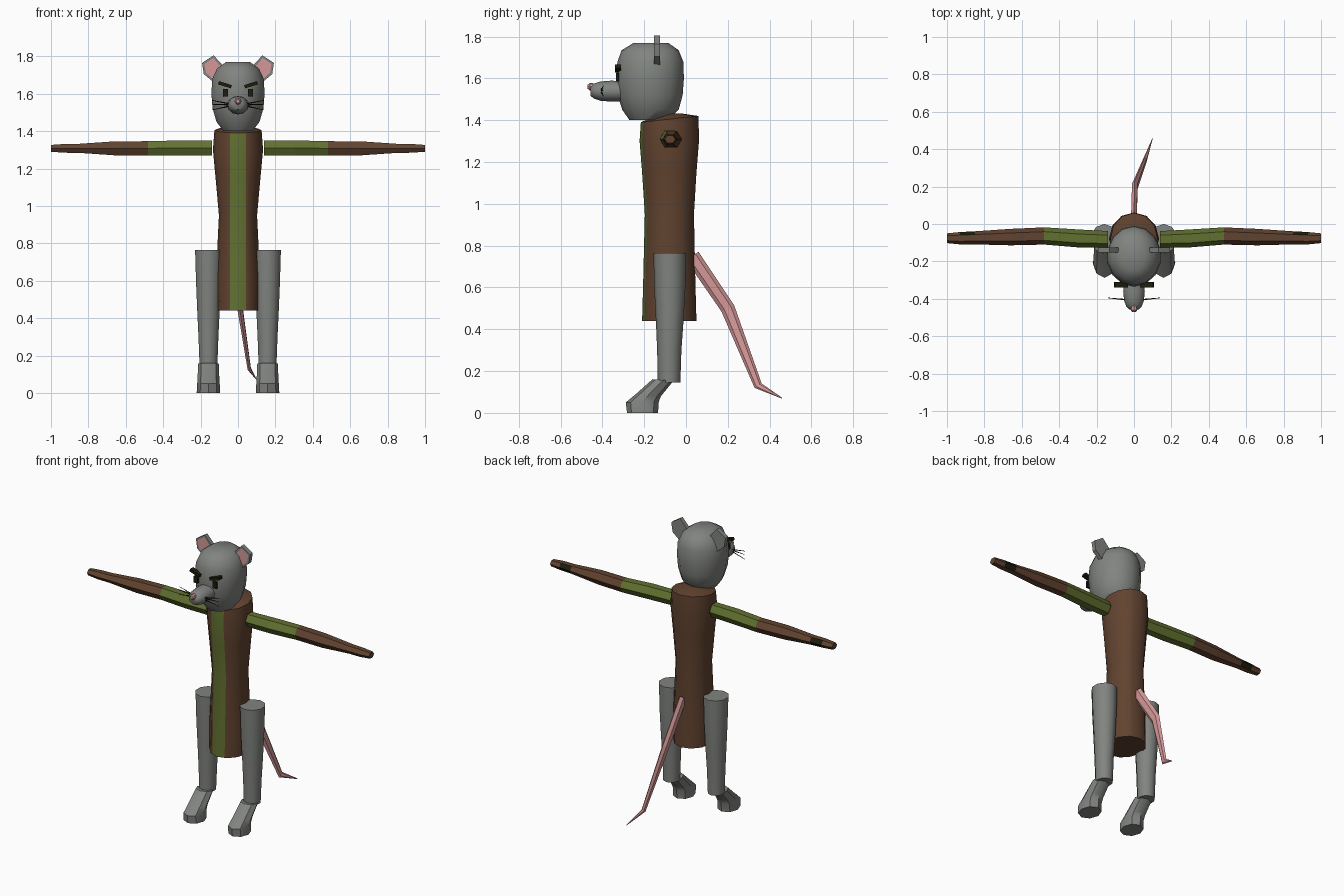
import bpy, bmesh, math
from mathutils import Vector as V

cube = bpy.data.objects.get("Cube")
if cube:
    bpy.data.objects.remove(cube, do_unlink=True)


def material(name, rgb):
    m = bpy.data.materials.new(name)
    m.use_nodes = True
    m.diffuse_color = (*rgb, 1)
    m.node_tree.nodes["Principled BSDF"].inputs["Base Color"].default_value = (*rgb, 1)
    return m


GREY = material("grey fur", (0.22, 0.23, 0.215))
BROWN = material("brown cloth", (0.12, 0.056, 0.029))
GREEN = material("green cloth", (0.122, 0.165, 0.03))
PINK = material("pink skin", (0.66, 0.31, 0.31))
DARK = material("near black", (0.012, 0.012, 0.004))


def finish(name, bm, mats, smooth=None):
    bmesh.ops.recalc_face_normals(bm, faces=bm.faces)
    me = bpy.data.meshes.new(name)
    bm.to_mesh(me)
    bm.free()
    for m in mats:
        me.materials.append(m)
    ob = bpy.data.objects.new(name, me)
    bpy.context.collection.objects.link(ob)
    if smooth:
        bpy.ops.object.select_all(action="DESELECT")
        ob.select_set(True)
        bpy.context.view_layer.objects.active = ob
        bpy.ops.object.shade_smooth_by_angle(angle=math.radians(smooth))
    return ob


def loft(rings, n):
    """Skin elliptical rings, each given as centre and two half-axis vectors."""
    bm = bmesh.new()
    loops = []
    for c, u, v in rings:
        angles = [2 * math.pi * i / n for i in range(n)]
        loops.append([bm.verts.new(V(c) + V(u) * math.cos(a) + V(v) * math.sin(a)) for a in angles])
    for a, b in zip(loops, loops[1:]):
        for i in range(n):
            j = (i + 1) % n
            bm.faces.new((a[i], a[j], b[j], b[i]))
    bm.faces.new(loops[0])
    bm.faces.new(loops[-1])
    return bm


def upright(x, rows):
    """Horizontal rings from rows of z, half width, front y, back y."""
    return [((x, (f + b) / 2, z), (0, (f - b) / 2, 0), (w, 0, 0)) for z, w, f, b in rows]


def box(name, centre, size, mat, roll=0):
    bm = bmesh.new()
    bmesh.ops.create_cube(bm, size=1)
    for v in bm.verts:
        v.co = V([a * b for a, b in zip(v.co, size)])
    ob = finish(name, bm, [mat])
    ob.location = centre
    ob.rotation_euler.y = roll
    return ob


# Torso: waisted tunic with a slanted domed top and a green front stripe
rings = upright(0, [(0.44, 0.115, -0.21, 0.05), (0.62, 0.118, -0.205, 0.045),
                    (0.95, 0.102, -0.197, 0.038), (1.15, 0.12, -0.21, 0.05),
                    (1.3, 0.134, -0.222, 0.062)])
rings.append(((0, -0.078, 1.405), (0, -0.138, -0.015), (0.126, 0, 0)))
rings.append(((0, -0.07, 1.432), (0, -0.05, 0), (0.045, 0, 0)))
bm = loft(rings, 12)
STRIPE = 0.043
for x in (-STRIPE, STRIPE):
    bmesh.ops.bisect_plane(bm, geom=bm.verts[:] + bm.edges[:] + bm.faces[:],
                           plane_co=(x, 0, 0), plane_no=(1, 0, 0))
bmesh.ops.recalc_face_normals(bm, faces=bm.faces)
for f in bm.faces:
    if f.normal.y < -0.8 and abs(f.calc_center_median().x) < STRIPE:
        f.material_index = 1
finish("torso", bm, [BROWN, GREEN], 40)

# Head
finish("head", loft(upright(0, [
    (1.40, 0.08, -0.27, -0.09), (1.45, 0.118, -0.305, -0.035), (1.52, 0.139, -0.327, -0.016),
    (1.6, 0.146, -0.335, -0.01), (1.68, 0.141, -0.328, -0.013), (1.735, 0.115, -0.308, -0.035),
    (1.77, 0.065, -0.25, -0.085)]), 14), [GREY], 50)

# Snout and nose
snout = [((0, y, 1.539), (r * 1.15, 0, 0), (0, 0, r))
         for y, r in [(-0.27, 0.048), (-0.36, 0.05), (-0.41, 0.046), (-0.44, 0.036), (-0.457, 0.022)]]
finish("snout", loft(snout, 12), [GREY], 50)
nose = [((0, y, 1.56), (r, 0, 0), (0, 0, r)) for y, r in [(-0.435, 0.016), (-0.46, 0.018), (-0.47, 0.01)]]
finish("nose", loft(nose, 8), [PINK])

EAR = [(0.08, 1.75), (0.13, 1.805), (0.192, 1.765), (0.183, 1.705), (0.135, 1.665), (0.08, 1.69)]
for side, s in (("left", 1), ("right", -1)):
    # Ear: thick plate with a pink inset front
    bm = bmesh.new()
    front = bm.faces.new([bm.verts.new((s * x, -0.152, z)) for x, z in EAR])
    back = bmesh.ops.extrude_face_region(bm, geom=[front])["geom"]
    for v in [g for g in back if isinstance(g, bmesh.types.BMVert)]:
        v.co.y = -0.125
    bmesh.ops.recalc_face_normals(bm, faces=bm.faces)
    front = min(bm.faces, key=lambda f: f.calc_center_median().y)
    bmesh.ops.inset_region(bm, faces=[front], thickness=0.014)
    front.material_index = 1
    finish(side + "_ear", bm, [GREY, PINK])

    # Eye and slanted brow
    box(side + "_eye", (s * 0.066, -0.328, 1.605), (0.027, 0.014, 0.042), DARK)
    box(side + "_brow", (s * 0.07, -0.325, 1.648), (0.072, 0.03, 0.018), DARK, -s * 0.3)

    # Whiskers
    for i, rise in enumerate((0.022, 0, -0.03)):
        a = V((s * 0.04, -0.405, 1.541 + rise * 0.2))
        b = V((s * 0.14, -0.395, 1.543 + rise))
        whisker = [(p, (0, r, 0), (0, 0, r)) for p, r in ((a, 0.004), (b, 0.0015))]
        finish(f"{side}_whisker_{i + 1}", loft(whisker, 4), [DARK])

    # Sleeve and forearm, hexagonal
    def arm(rows):
        return loft([((s * x, y, z), (0, r, 0), (0, 0, h)) for x, y, z, r, h in rows], 6)
    finish(side + "_sleeve", arm([(0.14, -0.082, 1.31, 0.044, 0.046), (0.3, -0.077, 1.31, 0.048, 0.047),
                                  (0.48, -0.064, 1.308, 0.046, 0.044)]), [GREEN])
    bm = arm([(0.48, -0.064, 1.308, 0.046, 0.044), (0.66, -0.07, 1.308, 0.044, 0.043),
              (0.85, -0.074, 1.308, 0.035, 0.028), (0.93, -0.076, 1.308, 0.033, 0.027),
              (1.0, -0.076, 1.308, 0.026, 0.021)])
    bmesh.ops.recalc_face_normals(bm, faces=bm.faces)
    for f in bm.faces:
        if 0.86 < abs(f.calc_center_median().x) < 0.92 and f.normal.y > 0.3:
            f.material_index = 1
    finish(side + "_forearm", bm, [BROWN, DARK])

    # Leg and foot
    finish(side + "_leg", loft(upright(s * 0.158, [
        (0.145, 0.05, -0.135, -0.027), (0.3, 0.056, -0.138, -0.022), (0.44, 0.063, -0.144, -0.012),
        (0.6, 0.07, -0.152, -0.003), (0.765, 0.075, -0.156, 0)]), 10), [GREY], 50)
    foot = [((s * 0.158, -0.11, 0.157), (0, -0.05, 0.004), (0.055, 0, 0)),
            ((s * 0.158, -0.18, 0.085), (0, -0.06, 0.005), (0.058, 0, 0)),
            ((s * 0.158, -0.209, 0.052), (0, -0.079, -0.002), (0.06, 0, 0)),
            ((s * 0.158, -0.208, 0), (0, -0.074, 0), (0.063, 0, 0))]
    finish(side + "_foot", loft(foot, 8), [GREY], 40)

# Tail: bent taper
path = [(0, 0.03, 0.75, 0.036), (0.004, 0.2, 0.5, 0.034), (0.06, 0.345, 0.13, 0.02), (0.1, 0.46, 0.07, 0.002)]
points = [V(p[:3]) for p in path]
tail = []
for i, p in enumerate(points):
    d = (points[min(i + 1, 3)] - points[max(i - 1, 0)]).normalized()
    u = d.cross(V((1, 0, 0))).normalized()
    r = path[i][3]
    tail.append((p, u * r, d.cross(u) * r * 0.5))
finish("tail", loft(tail, 6), [PINK])
